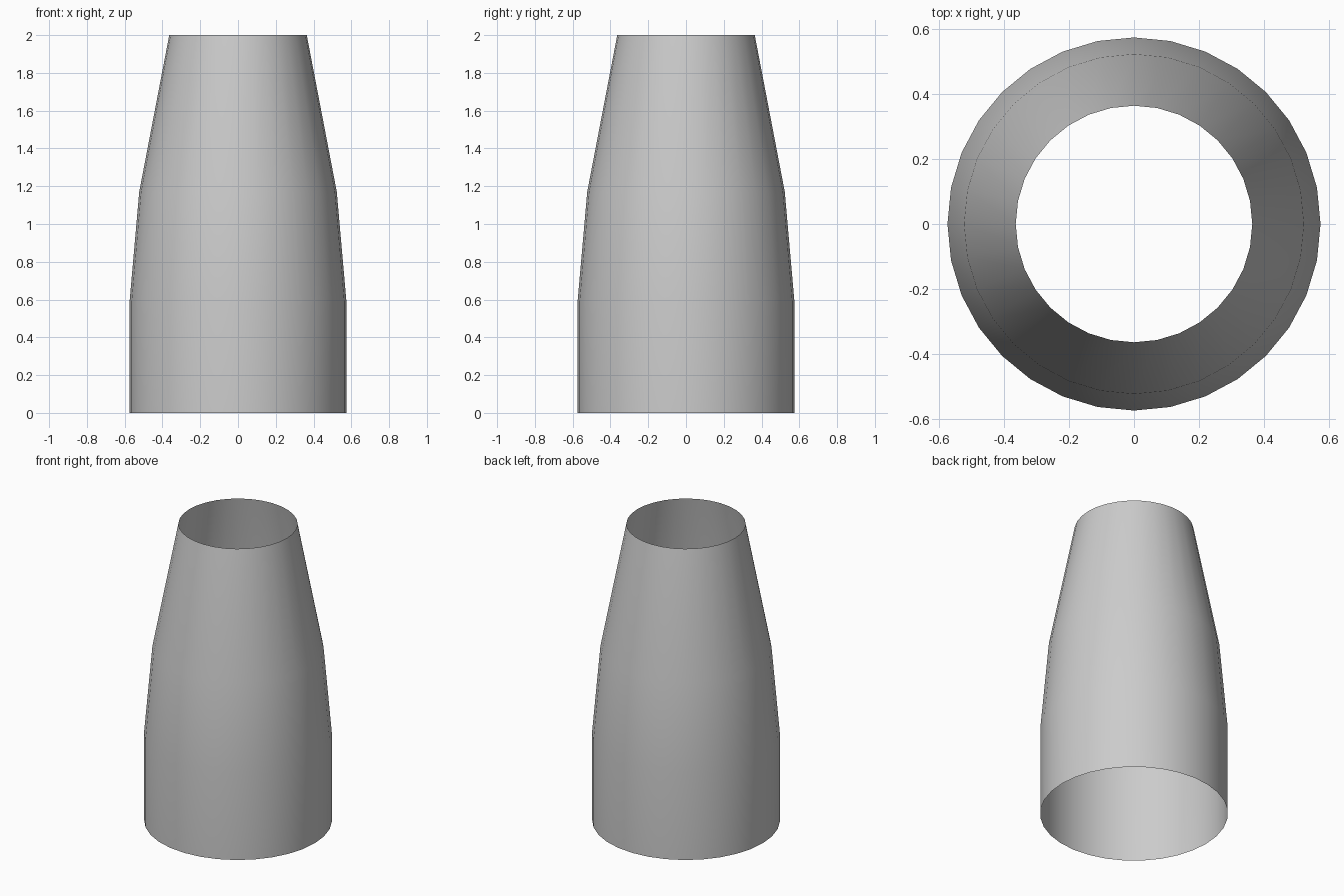
import bpy, bmesh
from math import cos, sin, pi

if "Cube" in bpy.data.objects:
    bpy.data.objects.remove(bpy.data.objects["Cube"])

SIDES = 32
# (radius, height) outline of the open sleeve
PROFILE = [(0.574, 0.0), (0.574, 0.59), (0.523, 1.17), (0.364, 2.0)]

# Tapered open sleeve: one ring per profile point, bridged with quads
bm = bmesh.new()
rings = [[bm.verts.new((r * cos(2 * pi * i / SIDES), r * sin(2 * pi * i / SIDES), z))
          for i in range(SIDES)] for r, z in PROFILE]
for low, high in zip(rings, rings[1:]):
    for i in range(SIDES):
        j = (i + 1) % SIDES
        bm.faces.new((low[i], low[j], high[j], high[i]))

mesh = bpy.data.meshes.new("tapered_sleeve")
bm.to_mesh(mesh)
bm.free()
sleeve = bpy.data.objects.new("tapered_sleeve", mesh)
bpy.context.collection.objects.link(sleeve)

# Smooth shading around the wall
mesh.shade_smooth()
